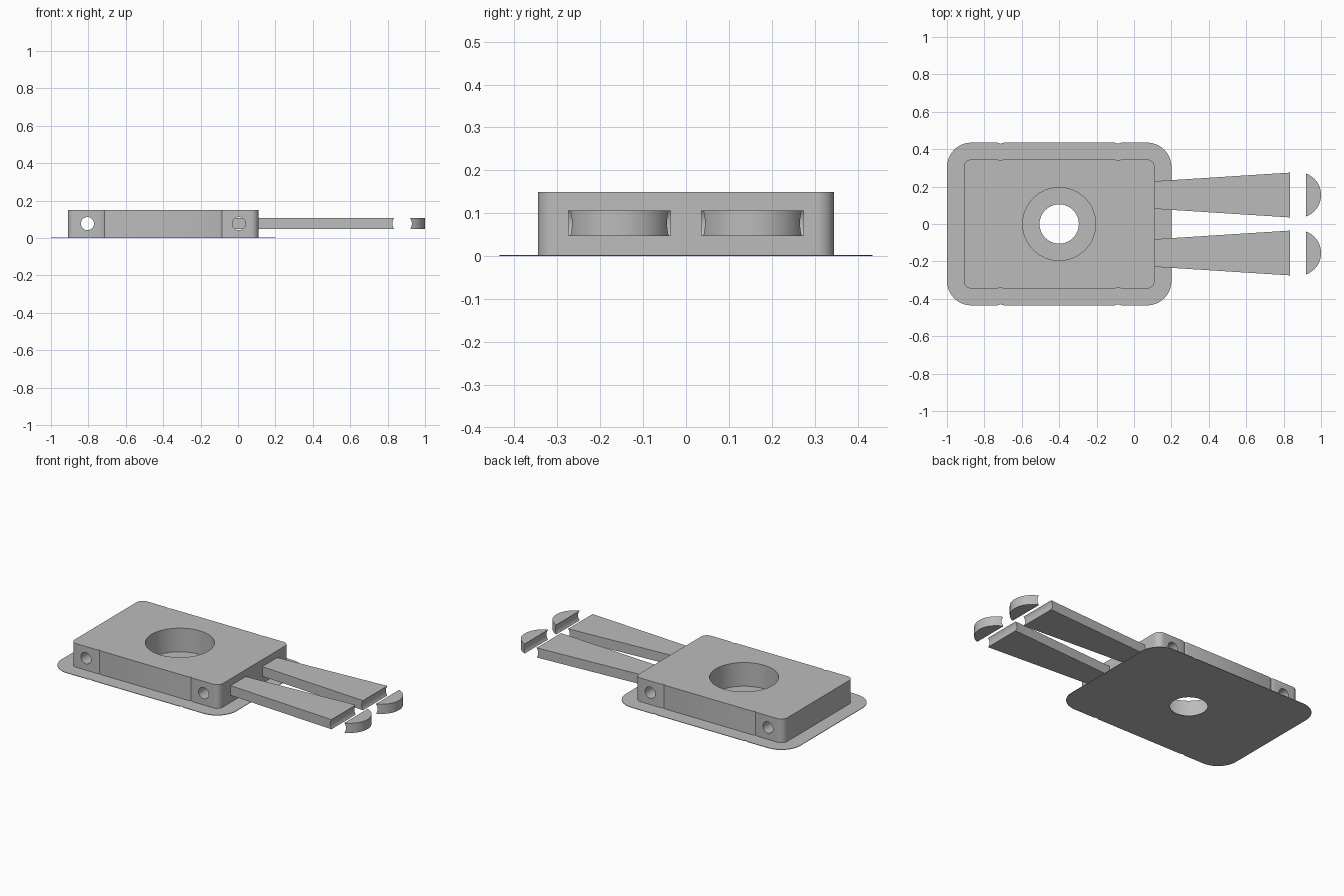
import bpy, bmesh, math
from mathutils import Matrix

cube = bpy.data.objects.get("Cube")
if cube:
    bpy.data.objects.remove(cube, do_unlink=True)

grey = bpy.data.materials.new("plain_grey")
grey.use_nodes = True
COLOUR = (0.5, 0.5, 0.5, 1)
grey.diffuse_color = COLOUR
grey.node_tree.nodes["Principled BSDF"].inputs["Base Color"].default_value = COLOUR

CENTRE_X = -0.4      # middle of the block and its bore
NOTCH_X = 0.315      # notch distance from the middle
PIN_X = 0.405        # pin hole distance from the middle
PIN_Z = 0.077


def arc(cx, cy, r, start, end, steps):
    """Points along a circular arc, angles in degrees."""
    angles = [math.radians(start + (end - start) * i / steps) for i in range(steps + 1)]
    return [(cx + r * math.cos(a), cy + r * math.sin(a)) for a in angles]


def prism(name, points, z0, z1):
    """Extrude a counter-clockwise outline between two heights."""
    bm = bmesh.new()
    face = bm.faces.new([bm.verts.new((x, y, z0)) for x, y in points])
    top = bmesh.ops.extrude_face_region(bm, geom=[face])["geom"]
    bmesh.ops.translate(bm, vec=(0, 0, z1 - z0),
                        verts=[v for v in top if isinstance(v, bmesh.types.BMVert)])
    bmesh.ops.recalc_face_normals(bm, faces=bm.faces)
    mesh = bpy.data.meshes.new(name)
    bm.to_mesh(mesh)
    bm.free()
    mesh.materials.append(grey)
    obj = bpy.data.objects.new(name, mesh)
    bpy.context.collection.objects.link(obj)
    return obj


def drill(obj, radius, x, z=0, across=False):
    """Bore a round hole along z, or along y when across is set."""
    cutter = prism("cutter", arc(0, 0, radius, 0, 352.5, 47), -1, 1)
    cutter.hide_render = True
    turn = Matrix.Rotation(math.pi / 2, 4, "X") if across else Matrix()
    cutter.data.transform(Matrix.Translation((x, 0, z)) @ turn)
    mod = obj.modifiers.new("hole", "BOOLEAN")
    mod.operation = "DIFFERENCE"
    mod.solver = "EXACT"
    mod.object = cutter
    select(obj)
    bpy.ops.object.modifier_apply(modifier=mod.name)
    bpy.data.objects.remove(cutter, do_unlink=True)


def select(obj):
    bpy.ops.object.select_all(action="DESELECT")
    obj.select_set(True)
    bpy.context.view_layer.objects.active = obj


def smooth(obj):
    select(obj)
    bpy.ops.object.shade_smooth_by_angle(angle=math.radians(30))


def notched_outline(hx, hy, r):
    """Rounded rectangle with two shallow notches on each long side."""
    half = []
    half += arc(hx - r, hy - r, r, 0, 90, 12)
    for nx in (NOTCH_X, -NOTCH_X):
        half += [(nx + 0.018, hy), (nx + 0.008, hy - 0.003),
                 (nx, hy - 0.006), (nx - 0.008, hy - 0.003), (nx - 0.018, hy)]
    half += arc(r - hx, hy - r, r, 90, 180, 12)
    full = half + [(-x, -y) for x, y in half]
    return [(x + CENTRE_X, y) for x, y in full]


# Thin base plate
plate = prism("base_plate", notched_outline(0.6, 0.435, 0.13), 0, 0.003)
drill(plate, 0.105, CENTRE_X)
smooth(plate)

# Block with a wide bore and two cross pin holes
block = prism("block", notched_outline(0.51, 0.345, 0.04), 0.002, 0.15)
drill(block, 0.195, CENTRE_X)
for side in (-1, 1):
    drill(block, 0.035, CENTRE_X + side * PIN_X, PIN_Z, across=True)
smooth(block)

# Flaring arms with round ends, each split from its tip by a cross hole
EYE_X = 0.8775
for name, y in (("left_arm", 0.155), ("right_arm", -0.155)):
    outline = [(-0.045, y + 0.064), (-0.045, y - 0.064)]
    outline += arc(EYE_X, y, 0.1225, -90, 90, 32)
    arm = prism(name, outline, 0.047, 0.107)
    drill(arm, 0.052, EYE_X, PIN_Z, across=True)
    smooth(arm)
